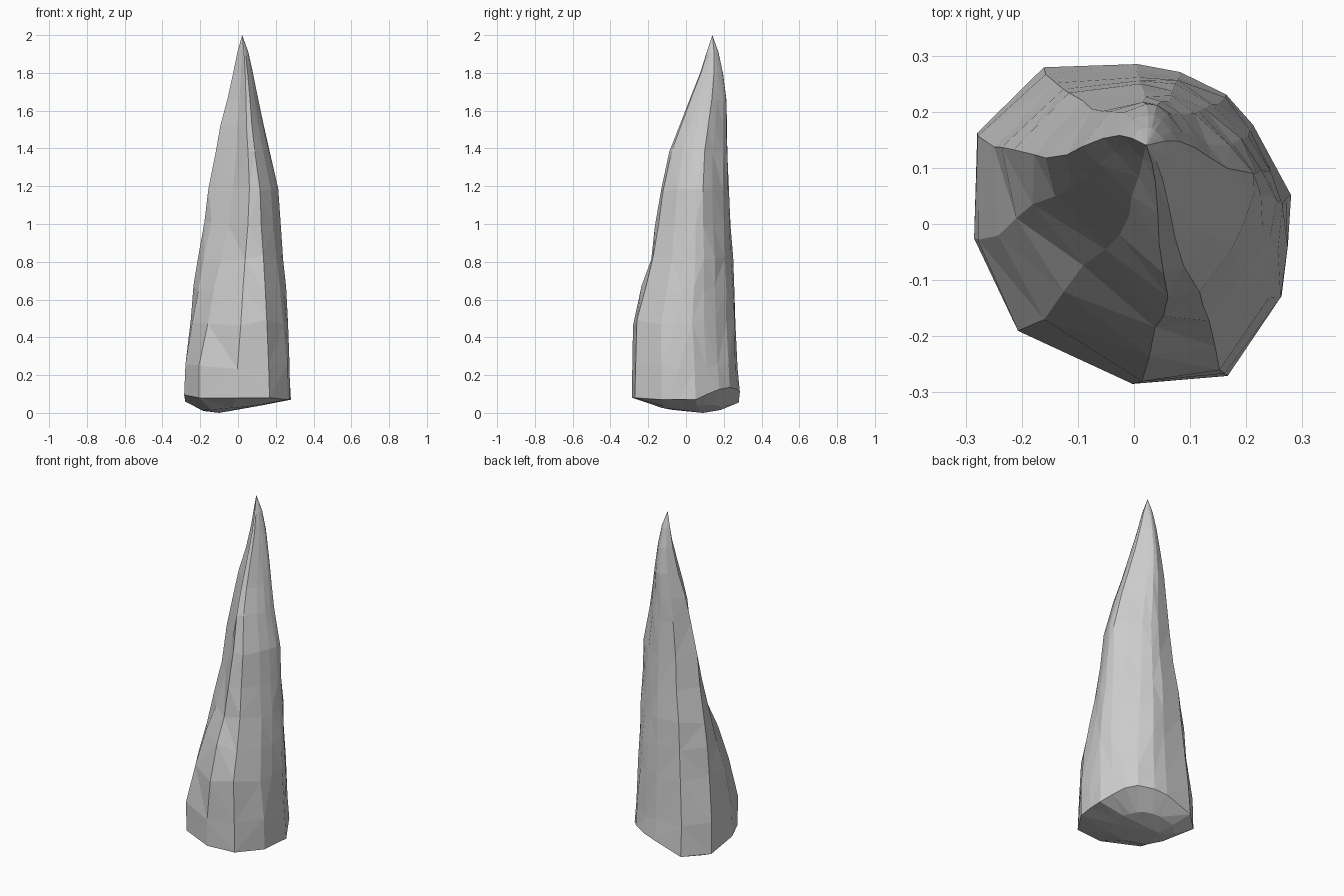
import bpy, bmesh, random

if "Cube" in bpy.data.objects:
    bpy.data.objects.remove(bpy.data.objects["Cube"])
random.seed(4)

# plan outline near the base and near the tip, both in -1..1 of the level's extents
BASE = [(-.56, .98), (.03, 1), (.30, .95), (.59, .81), (.76, .62), (.88, .40), (1, .18),
        (.98, -.13), (.94, -.45), (.60, -.95), (0, -1), (-.72, -.66), (-1, -.09), (-.98, .57)]
TIP = [(-.55, .87), (-.05, 1), (.18, .98), (.40, .83), (.75, .5), (1, .22), (.98, .02),
       (.90, -.22), (.75, -.52), (.45, -.92), (.2, -1), (-.22, -.32), (-.72, .13), (-1, .38)]
# z, x min, x max, y min, y max
LEVELS = [(.08, -.285, .28, -.285, .285), (.24, -.283, .276, -.284, .277),
          (.48, -.257, .267, -.28, .266), (.66, -.237, .256, -.232, .258),
          (.82, -.217, .245, -.188, .248), (1.0, -.180, .227, -.162, .236),
          (1.18, -.160, .216, -.133, .226), (1.38, -.122, .170, -.09, .221),
          (1.52, -.095, .138, -.036, .217), (1.66, -.055, .108, .018, .213),
          (1.8, -.025, .08, .075, .195), (1.91, -.003, .055, .11, .172)]
RIM_Z = [.055, .11, .125, .135, .125, .10, .07, .072, .07, .08, .08, .08, .095, .06]
N = len(BASE)

bm = bmesh.new()


def loft(a, b):
    for i in range(N):
        j = (i + 1) % N
        bm.faces.new((a[i], a[j], b[j], b[i]))


# tapering, leaning shaft
rings = []
for k, (z, x0, x1, y0, y1) in enumerate(LEVELS):
    t = min(1, max(0, (z - .3) / 1.0))
    ring = []
    for i in range(N):
        u = BASE[i][0] * (1 - t) + TIP[i][0] * t
        v = BASE[i][1] * (1 - t) + TIP[i][1] * t
        jit = 0 if k == 0 else .025 * (1 - z / 2)
        zz = RIM_Z[i] if k == 0 else z + random.uniform(-jit, jit)
        s = 1 if k == 0 else random.uniform(.98, 1.015)
        ring.append(bm.verts.new(((x0 + x1) / 2 + u * s * (x1 - x0) / 2,
                                  (y0 + y1) / 2 + v * s * (y1 - y0) / 2, zz)))
    rings.append(ring)
for a, b in zip(rings, rings[1:]):
    loft(b, a)

# pointed tip
top = bm.verts.new((.022, .14, 2))
for i in range(N):
    bm.faces.new((rings[-1][i], rings[-1][(i + 1) % N], top))

# broken underside
under = [bm.verts.new((-.03 + .55 * v.co.x, .03 + .55 * v.co.y, .012 + .12 * v.co.z + .05 * (v.co.x + .1)))
         for v in rings[0]]
loft(rings[0], under)
low = bm.verts.new((-.1, .09, 0))
for i in range(N):
    bm.faces.new((under[i], under[(i + 1) % N], low))

bmesh.ops.triangulate(bm, faces=bm.faces[:], quad_method='SHORT_EDGE')
bmesh.ops.recalc_face_normals(bm, faces=bm.faces[:])
mesh = bpy.data.meshes.new("rock_spire")
bm.to_mesh(mesh)
bm.free()
bpy.context.collection.objects.link(bpy.data.objects.new("rock_spire", mesh))
